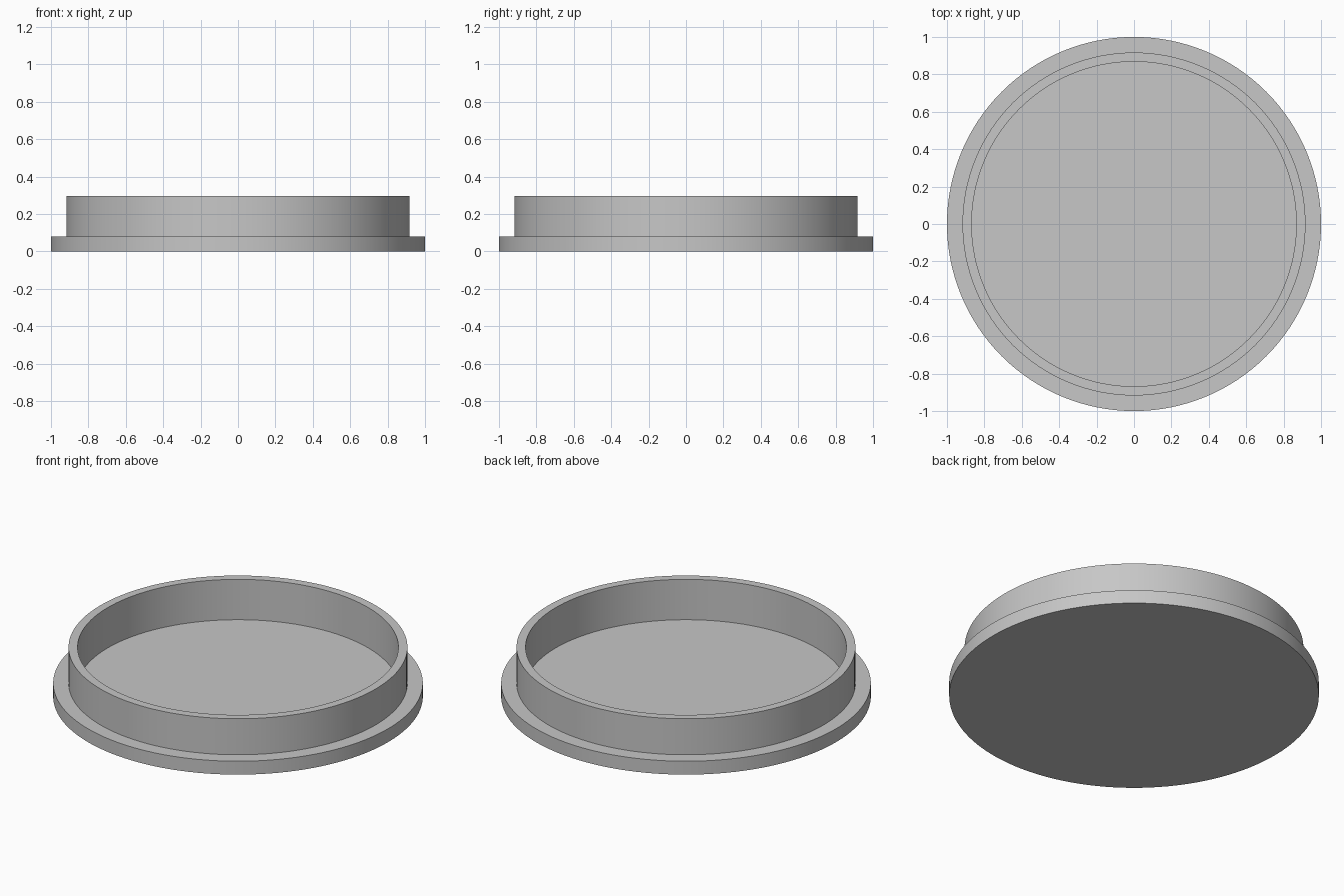
import bpy
import bmesh
import math

default = bpy.data.objects.get("Cube")
if default:
    bpy.data.objects.remove(default, do_unlink=True)

SEGMENTS = 128

grey = bpy.data.materials.new("plain_grey")
grey.use_nodes = True
color = (0.57, 0.57, 0.57, 1)
grey.diffuse_color = color
grey.node_tree.nodes["Principled BSDF"].inputs["Base Color"].default_value = color


def lathe(name, profile):
    """Turn an (radius, height) profile around z into a closed solid."""
    mesh = bpy.data.meshes.new(name)
    bm = bmesh.new()
    rings = []
    for radius, z in profile:
        ring = []
        for i in range(SEGMENTS):
            a = math.tau * i / SEGMENTS
            ring.append(bm.verts.new((radius * math.cos(a), radius * math.sin(a), z)))
        rings.append(ring)
    for low, high in zip(rings, rings[1:]):
        for i in range(SEGMENTS):
            j = (i + 1) % SEGMENTS
            bm.faces.new((low[i], low[j], high[j], high[i]))
    # flat discs close the underside and the recessed floor
    bm.faces.new(rings[0][::-1])
    bm.faces.new(rings[-1])
    bmesh.ops.recalc_face_normals(bm, faces=bm.faces)
    bm.to_mesh(mesh)
    bm.free()
    mesh.materials.append(grey)
    obj = bpy.data.objects.new(name, mesh)
    bpy.context.collection.objects.link(obj)
    return obj


# Round cap: wide flange, upright wall, recessed floor
cap = lathe("flanged_cap", [
    (1.0, 0.0), (1.0, 0.08),
    (0.917, 0.08), (0.917, 0.295),
    (0.868, 0.295), (0.868, 0.054),
])

bpy.ops.object.select_all(action="DESELECT")
cap.select_set(True)
bpy.context.view_layer.objects.active = cap
bpy.ops.object.shade_smooth_by_angle(angle=math.radians(30))
